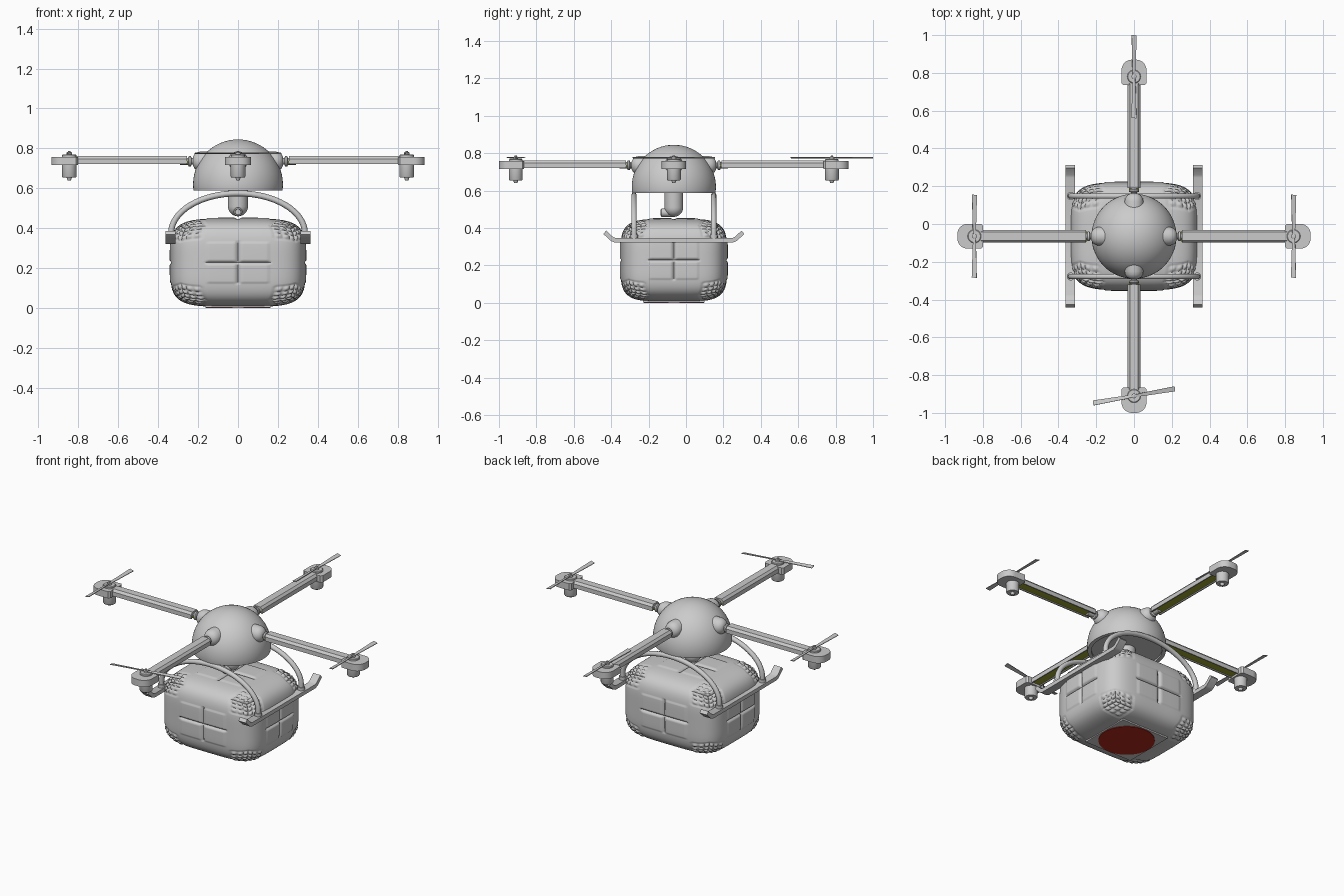
import bpy, bmesh
from math import sin, cos, pi, radians
from mathutils import Matrix, Vector

if "Cube" in bpy.data.objects:
    bpy.data.objects.remove(bpy.data.objects["Cube"])

CY = -0.065                                   # drone centre in y
T, R = Matrix.Translation, Matrix.Rotation
HUB = T((0, CY, 0))
AX = Matrix(((0, 0, 1, 0), (1, 0, 0, 0), (0, 1, 0, 0), (0, 0, 0, 1)))  # z axis -> x axis


def material(name, rgb):
    m = bpy.data.materials.new(name)
    m.diffuse_color = (*rgb, 1)
    m.use_nodes = True
    m.node_tree.nodes["Principled BSDF"].inputs["Base Color"].default_value = m.diffuse_color
    return m


def finish(name, bm, M=Matrix(), mat=None, angle=35):
    bmesh.ops.recalc_face_normals(bm, faces=bm.faces)
    bm.transform(M)
    me = bpy.data.meshes.new(name)
    bm.to_mesh(me)
    bm.free()
    ob = bpy.data.objects.new(name, me)
    bpy.context.collection.objects.link(ob)
    if mat:
        me.materials.append(mat)
    bpy.ops.object.select_all(action='DESELECT')
    ob.select_set(True)
    bpy.context.view_layer.objects.active = ob
    bpy.ops.object.shade_smooth_by_angle(angle=radians(angle))
    return ob


def prism(name, outline, z0, z1, M=Matrix(), mat=None):
    bm = bmesh.new()
    f = bm.faces.new([bm.verts.new((x, y, z0)) for x, y in outline])
    ext = bmesh.ops.extrude_face_region(bm, geom=[f], use_keep_orig=True)['geom']
    bmesh.ops.translate(bm, vec=(0, 0, z1 - z0),
                        verts=[v for v in ext if isinstance(v, bmesh.types.BMVert)])
    return finish(name, bm, M, mat)


def lathe(name, profile, M=Matrix(), seg=32, mat=None):
    bm = bmesh.new()
    vs = [bm.verts.new((r, 0, z)) for r, z in profile]
    es = [bm.edges.new(p) for p in zip(vs, vs[1:])]
    bmesh.ops.spin(bm, geom=vs + es, axis=(0, 0, 1), cent=(0, 0, 0),
                   angle=2 * pi, steps=seg, use_duplicate=False)
    bmesh.ops.remove_doubles(bm, verts=bm.verts, dist=1e-5)
    return finish(name, bm, M, mat)


def arc(cx, cy, r, a0, a1, n):
    return [(cx + r * cos(radians(a0 + (a1 - a0) * i / n)),
             cy + r * sin(radians(a0 + (a1 - a0) * i / n))) for i in range(n + 1)]


def rect(x0, x1, y0, y1):
    return [(x0, y0), (x1, y0), (x1, y1), (x0, y1)]


olive = material("olive", (0.33, 0.36, 0.03))
red = material("red", (0.45, 0.02, 0.01))

# Body dome with a recessed underside
dome = [(0, 0.845)] + arc(0, 0.62, 0.225, 84, -6, 15) + [(0.222, 0.588), (0.20, 0.588), (0.20, 0.60), (0, 0.60)]
lathe("body_dome", dome, HUB, 64)

# Camera pod and lens
lathe("camera_pod", [(0, 0.61), (0.05, 0.61)] + arc(0, 0.51, 0.05, 0, -84, 8) + [(0, 0.46)], HUB)
lathe("camera_lens", [(0, 0), (0.022, 0), (0.022, 0.065), (0.016, 0.07), (0.014, 0.062), (0, 0.062)],
      T((0, CY, 0.482)) @ R(pi / 2, 4, 'X'), 24)

# Four arms with motors and rotors
CHANNEL = [(-0.034, 0.722), (-0.034, 0.748), (-0.022, 0.762), (0.022, 0.762), (0.034, 0.748),
           (0.034, 0.722), (0.027, 0.722), (0.027, 0.738), (-0.027, 0.738), (-0.027, 0.722)]
MOUNT = [(0.80, 0.055), (0.80, -0.055), (0.81, -0.066)] + arc(0.88, -0.011, 0.055, -90, 0, 8) \
    + arc(0.88, 0.011, 0.055, 0, 90, 8) + [(0.81, 0.066)]
BLADE = [(0.008, -0.006), (0.05, -0.009), (0.218, -0.014), (0.221, 0.013), (0.05, 0.009), (0.008, 0.006)]
for k, (side, spin) in enumerate(zip(("right", "back", "left", "front"), (90, 0, 90, 100))):
    M = HUB @ R(k * pi / 2, 4, 'Z')
    axle = M @ T((0, 0, 0.735)) @ AX
    lathe(side + "_arm_socket", [(0, 0.228), (0.02, 0.226), (0.036, 0.218), (0.046, 0.203),
                                 (0.05, 0.185), (0.05, 0.12)], axle)
    lathe(side + "_arm_joint", [(0.016, 0.2), (0.016, 0.232), (0.026, 0.236), (0.026, 0.246),
                                (0.018, 0.25), (0.018, 0.29), (0, 0.29)], axle, 20)
    prism(side + "_arm", CHANNEL, 0.255, 0.81, M @ AX)
    prism(side + "_arm_underside", rect(-0.0265, 0.0265, 0.728, 0.737), 0.248, 0.80, M @ AX, olive)
    prism(side + "_motor_mount", MOUNT, 0.716, 0.758, M)
    hub = M @ T((0.845, 0, 0))
    lathe(side + "_motor", [(0, 0.64), (0.008, 0.64), (0.014, 0.655), (0.034, 0.655), (0.037, 0.66),
                            (0.037, 0.735)], hub)
    lathe(side + "_rotor_hub", [(0.036, 0.75), (0.036, 0.766), (0.032, 0.769), (0.013, 0.769),
                                (0.013, 0.78), (0.006, 0.782), (0.006, 0.788), (0, 0.788)], hub, 24)
    for j in range(2):
        prism(side + "_rotor_blade", BLADE, -0.002, 0.002,
              hub @ T((0, 0, 0.776)) @ R(radians(spin + 180 * j), 4, 'Z') @ R(radians(12), 4, 'X'))

# Landing gear arches
for name, y in (("front", CY - 0.213), ("back", CY + 0.213)):
    cu = bpy.data.curves.new(name + "_arch", 'CURVE')
    cu.dimensions = '3D'
    cu.bevel_depth = 0.015
    cu.bevel_resolution = 3
    cu.use_fill_caps = True
    pts = [(-0.335, 0.33)] + [(-0.335 * cos(pi * i / 32), 0.375 + 0.2 * sin(pi * i / 32))
                              for i in range(33)] + [(0.335, 0.33)]
    sp = cu.splines.new('POLY')
    sp.points.add(len(pts) - 1)
    for p, (x, z) in zip(sp.points, pts):
        p.co = (x, y, z, 1)
    ob = bpy.data.objects.new(name + "_arch", cu)
    bpy.context.collection.objects.link(ob)
    bpy.ops.object.select_all(action='DESELECT')
    ob.select_set(True)
    bpy.context.view_layer.objects.active = ob
    bpy.ops.object.convert(target='MESH')
    bpy.ops.object.shade_smooth_by_angle(angle=radians(40))
    for s in (-1, 1):
        lathe(name + "_arch_sleeve", [(0, 0.335), (0.021, 0.335), (0.021, 0.365), (0, 0.365)],
              T((s * 0.335, y, 0)), 20)

# Skids with upturned tips
half = [(0, 0.322), (0.315, 0.322), (0.335, 0.33), (0.377, 0.368), (0.362, 0.386), (0.325, 0.352), (0.31, 0.346), (0, 0.346)]
skid = half[1:-1] + [(-y, z) for y, z in half[-2:0:-1]]
for side, s in (("left", -1), ("right", 1)):
    prism(side + "_skid", skid, -0.025, 0.025, HUB @ T((s * 0.338, 0, 0)) @ AX)

# Padded cargo pod: rounded box with quilted pads
N, P = 72, 4.5
SIZE = Vector((0.338, 0.285, 0.221))
CORE, EDGE, PITCH = 0.5, 0.57, 0.143


def pad_height(a, b, core):
    a, b = abs(a), abs(b)
    if core and a < CORE and b < CORE:                 # four central pads
        d = min(a, b, CORE - a, CORE - b)
    elif a > EDGE and b > EDGE:                        # 3 x 3 small corner pads
        d = min(min(t, PITCH - t) for t in ((a - EDGE) % PITCH, (b - EDGE) % PITCH))
    elif a < EDGE < b or b < EDGE < a:                 # plain bands between corners
        d = abs(min(a, b) - EDGE)
        return -0.006 * max(0, 1 - d / 0.03)
    else:
        return 0
    return 0.013 * min(1, d / 0.05) ** 0.6 - 0.009


bm = bmesh.new()
for axis in range(3):
    for s in (-1, 1):
        grid = []
        for i in range(N + 1):
            row = []
            for j in range(N + 1):
                a, b = 2 * i / N - 1, 2 * j / N - 1
                c = [0, 0, 0]
                c[axis], c[(axis + 1) % 3], c[(axis + 2) % 3] = s, a, b
                n = sum(abs(t) ** P for t in c) ** (1 / P)
                q = [t / n for t in c]
                nor = Vector([(1 if t > 0 else -1) * abs(t) ** (P - 1) / k for t, k in zip(q, SIZE)])
                h = pad_height(a, b, not (axis == 2 and s < 0))
                row.append(bm.verts.new(Vector([t * k for t, k in zip(q, SIZE)]) + nor.normalized() * h))
            grid.append(row)
        for i in range(N):
            for j in range(N):
                bm.faces.new((grid[i][j], grid[i + 1][j], grid[i + 1][j + 1], grid[i][j + 1]))
bmesh.ops.remove_doubles(bm, verts=bm.verts, dist=1e-5)
finish("cargo_pod", bm, T((0, CY, 0.228)), angle=60)

# Patch and red disc under the pod
prism("bottom_patch", rect(-0.165, 0.165, -0.165, 0.165), 0.003, 0.015, HUB)
lathe("bottom_disc", [(0, 0), (0.16, 0), (0.16, 0.012), (0, 0.012)], HUB, 48, red)
